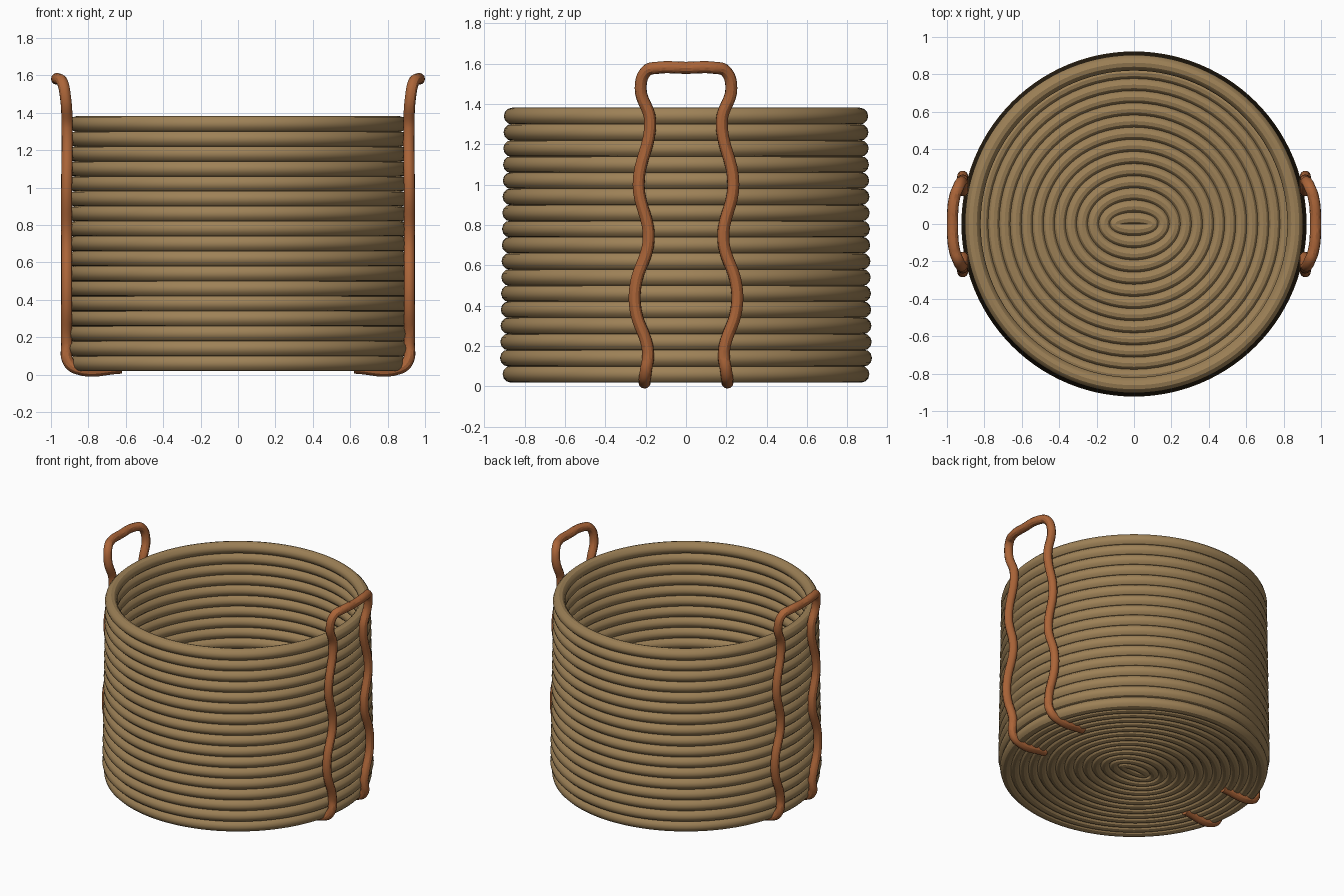
import bpy
from math import cos, sin, tau

cube = bpy.data.objects.get("Cube")
if cube:
    bpy.data.objects.remove(cube, do_unlink=True)


def material(name, rgb):
    mat = bpy.data.materials.new(name)
    mat.use_nodes = True
    mat.diffuse_color = (*rgb, 1)
    bsdf = mat.node_tree.nodes["Principled BSDF"]
    bsdf.inputs["Base Color"].default_value = (*rgb, 1)
    bsdf.inputs["Roughness"].default_value = 0.8
    return mat


rope = material("woven_tan", (0.34, 0.22, 0.095))
leather = material("leather_brown", (0.41, 0.13, 0.04))


def tubes(name, paths, radius, mat, closed=False):
    """Sweep a round section along each path and turn the result into a mesh."""
    curve = bpy.data.curves.new(name, "CURVE")
    curve.dimensions = "3D"
    curve.bevel_depth = radius
    curve.bevel_resolution = 4
    curve.resolution_u = 8
    curve.use_fill_caps = True
    for path in paths:
        if closed:
            spline = curve.splines.new("POLY")
            spline.points.add(len(path) - 1)
            for point, co in zip(spline.points, path):
                point.co = (*co, 1)
        else:
            spline = curve.splines.new("BEZIER")
            spline.bezier_points.add(len(path) - 1)
            for point, co in zip(spline.bezier_points, path):
                point.co = co
                point.handle_left_type = point.handle_right_type = "AUTO"
        spline.use_cyclic_u = closed
    curve.materials.append(mat)
    obj = bpy.data.objects.new(name, curve)
    bpy.context.collection.objects.link(obj)
    bpy.ops.object.select_all(action="DESELECT")
    obj.select_set(True)
    bpy.context.view_layer.objects.active = obj
    bpy.ops.object.convert(target="MESH")
    bpy.ops.object.shade_smooth_by_angle()
    return bpy.context.object


def ring(rx, ry, z, steps):
    return [(rx * cos(tau * i / steps), ry * sin(tau * i / steps), z)
            for i in range(steps)]


# Wall: stacked coils, tucked in at the foot and narrowing towards the rim
ROWS = 17
wall = []
for k in range(ROWS):
    t = k / (ROWS - 1)
    r = 0.868 if k == 0 else 0.882 - 0.02 * t
    wall.append(ring(r, r, 0.06 + 1.28 * t, 112))
tubes("basket_wall", wall, 0.042, rope, closed=True)

# Floor: coils that start as a long oval and become round
FLOOR = 13
floor = []
for k in range(FLOOR):
    ry = 0.03 + 0.065 * k
    stretch = 0.07 * (1 - k / (FLOOR - 1))
    floor.append(ring(ry + stretch, ry, 0.056, 72))
tubes("basket_floor", floor, 0.037, rope, closed=True)

# Handles: one wavy strap half, mirrored front to back and side to side
half = [
    (0.62, 0.20, 0.035), (0.86, 0.205, 0.031), (0.908, 0.20, 0.07),
    (0.916, 0.188, 0.17), (0.916, 0.25, 0.38), (0.916, 0.25, 0.50),
    (0.916, 0.185, 0.73), (0.916, 0.235, 1.0), (0.914, 0.178, 1.32),
    (0.922, 0.225, 1.48), (0.94, 0.195, 1.565), (0.96, 0.14, 1.58),
    (0.97, 0.0, 1.58),
]
loop = half + [(x, -y, z) for x, y, z in reversed(half[:-1])]
for side, sign in (("left", 1), ("right", -1)):
    tubes(side + "_handle", [[(sign * x, y, z) for x, y, z in loop]],
          0.03, leather)
